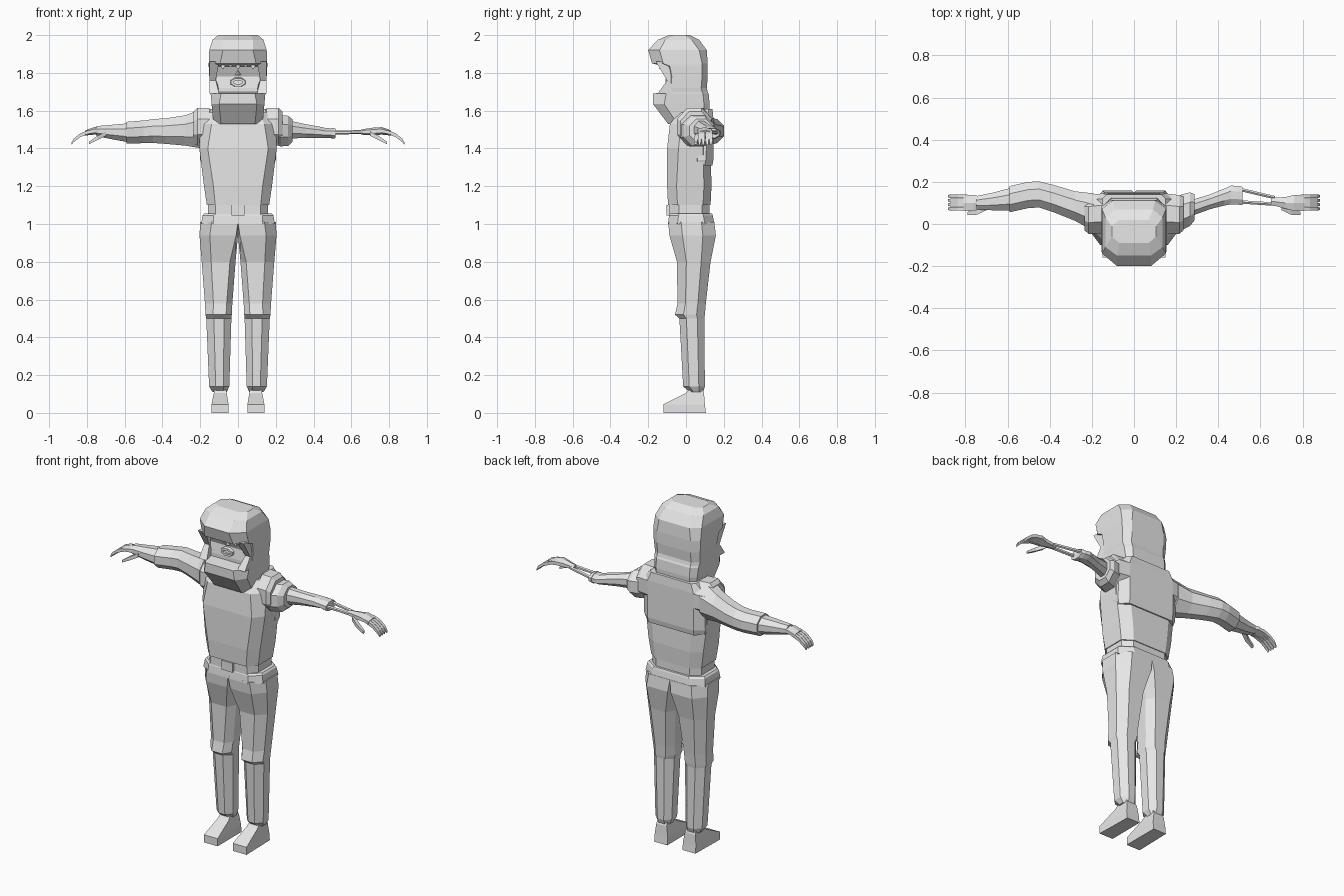
import bpy, bmesh, math

grey = bpy.data.materials.new("plain_grey")
grey.diffuse_color = (0.8, 0.8, 0.8, 1)


def finish(name, bm):
    bmesh.ops.recalc_face_normals(bm, faces=bm.faces)
    me = bpy.data.meshes.new(name)
    bm.to_mesh(me)
    bm.free()
    me.materials.append(grey)
    ob = bpy.data.objects.new(name, me)
    bpy.context.collection.objects.link(ob)
    return ob


def loft(name, rings, caps=True):
    """Skin a list of equal-length point rings."""
    bm = bmesh.new()
    vs = [[bm.verts.new(p) for p in r] for r in rings]
    n = len(vs[0])
    for a, b in zip(vs, vs[1:]):
        for i in range(n):
            j = (i + 1) % n
            bm.faces.new((a[i], a[j], b[j], b[i]))
    if caps:
        bm.faces.new(vs[0])
        bm.faces.new(vs[-1])
    return finish(name, bm)


def body_ring(z, hx, yf, yb, ff, fb, cf, cb):
    """Symmetric octagon: half width, front/back y, flat half widths, chamfer depths."""
    right = [(ff, yf, z), (hx, yf + cf, z), (hx, yb - cb, z), (fb, yb, z)]
    return right + [(-x, y, z) for x, y, z in reversed(right)]


def leg_ring(s, z, xi, xo, yf, yb, co, ci):
    cy = (yb - yf) * 0.28
    pts = [(xi + ci, yf), (xo - co, yf), (xo, yf + cy), (xo, yb - cy),
           (xo - co, yb), (xi + ci, yb), (xi, yb - cy), (xi, yf + cy)]
    return [(s * x, y, z) for x, y in pts]


def limb(name, s, rings, n=8):
    """Limb along x; rings are x, y, z, half depth, half height."""
    out = []
    for x, y, z, hy, hz in rings:
        k = 1 / math.cos(math.pi / n)
        out.append([(s * x, y + k * hy * math.cos((i + .5) * 2 * math.pi / n),
                     z + k * hz * math.sin((i + .5) * 2 * math.pi / n)) for i in range(n)])
    return loft(name, out)


def box(name, x, y, z):
    return loft(name, [[(x[0], y[0], h), (x[1], y[0], h), (x[1], y[1], h), (x[0], y[1], h)] for h in z])


# Hood with a recessed face opening, widening into the collar
loft("hood", [body_ring(*r) for r in [
    (1.53, .13, -.095, .12, .09, .10, .05, .03),
    (1.635, .14, -.175, .125, .10, .11, .06, .03),
    (1.69, .145, -.175, .12, .09, .11, .07, .03),
    (1.70, .145, -.10, .115, .11, .11, .02, .03),
    (1.72, .148, -.10, .11, .11, .11, .02, .03),
    (1.78, .152, -.09, .115, .12, .11, .015, .03),
    (1.835, .155, -.115, .115, .115, .11, .03, .03),
    (1.85, .155, -.18, .115, .095, .11, .06, .03),
    (1.92, .152, -.20, .11, .08, .10, .06, .04),
    (1.975, .135, -.15, .07, .08, .09, .04, .04),
    (2.0, .105, -.09, .02, .07, .07, .03, .03)]])

# Cheek flaps, brow fringe, nose and mouth inside the opening
for s in (-1, 1):
    loft("cheek_flap", [[(s * .145, -.07, z), (s * .15, y, z), (s * w, y, z), (s * .11, -.07, z)]
                        for z, y, w in [(1.69, -.15, .10), (1.76, -.10, .118), (1.86, -.16, .10)]])
for i in range(5):
    x = -.08 + i * .04
    loft("fringe", [[(x - w, -.14, z), (x + w, -.14, z), (x + w, -.10, z), (x - w, -.10, z)]
                    for z, w in ((1.86, .02), (1.82 + .012 * (i % 2), .004))])
loft("nose", [[(-w, -.09, z), (0, y, z), (w, -.09, z)]
              for z, w, y in ((1.79, .02, -.112), (1.84, .008, -.10))])
mouth = []
for hx, hz, y in ((.044, .027, -.09), (.040, .023, -.108), (.026, .010, -.108), (.026, .010, -.09)):
    mouth.append([(hx * math.cos((i + .5) * math.pi / 4), y,
                   1.75 + hz * math.sin((i + .5) * math.pi / 4)) for i in range(8)])
loft("mouth", mouth, False)

# Shirt with an overhanging back yoke
loft("shirt", [body_ring(*r) for r in [
    (1.10, .165, -.095, .13, .12, .11, .05, .04),
    (1.20, .18, -.10, .135, .13, .12, .05, .04),
    (1.40, .205, -.10, .13, .16, .14, .06, .04),
    (1.53, .20, -.085, .13, .14, .13, .06, .03),
    (1.59, .16, -.04, .13, .11, .12, .03, .02)]])
loft("back_yoke", [body_ring(*r) for r in [
    (1.31, .19, .04, .14, .17, .15, .02, .04),
    (1.34, .20, .04, .145, .17, .15, .02, .04),
    (1.56, .20, .03, .145, .17, .15, .02, .03),
    (1.61, .15, .03, .14, .14, .13, .02, .02)]])

# Belt and buckle
loft("belt", [body_ring(z, .16, -.088, .125, .12, .11, .05, .04) for z in (1.03, 1.11)])
box("buckle", (-.035, .035), (-.103, -.08), (1.045, 1.10))

# Trousers: hips and legs, with a step at the knee, then shoes
loft("waistband", [body_ring(*r) for r in [
    (1.0, .195, -.095, .15, .13, .12, .05, .05),
    (1.045, .188, -.09, .142, .13, .12, .05, .05),
    (1.055, .18, -.085, .138, .12, .11, .05, .05)]])
for s in (-1, 1):
    loft("trouser_leg", [leg_ring(s, *r) for r in [
        (.11, .06, .135, .02, .09, .02, .015),
        (.14, .046, .153, -.015, .10, .035, .03),
        (.50, .035, .168, -.035, .097, .04, .04),
        (.52, .033, .172, -.058, .10, .04, .03),
        (.58, .030, .175, -.045, .105, .045, .03),
        (.80, .013, .192, -.048, .13, .05, .03),
        (.94, .0, .204, -.088, .158, .055, .01),
        (1.01, .0, .20, -.094, .15, .06, .0)]])
    loft("shoe", [[(s * xi, yf, zf), (s * xo, yf, zf), (s * xo2, yb, zb), (s * xi2, yb, zb)]
                  for xi, xo, xi2, xo2, yf, yb, zf, zb in [
        (.05, .14, .05, .135, -.12, .105, 0, 0),
        (.05, .14, .05, .135, -.12, .10, .045, .045),
        (.06, .128, .06, .128, .0, .095, .105, .105),
        (.065, .125, .065, .125, .02, .085, .13, .13)]])


# Shoulder sockets and curled hands on both sides
def hand(s):
    limb("palm", s, [(.65, .108, 1.487, .016, .012), (.72, .10, 1.49, .028, .018),
                     (.76, .10, 1.493, .038, .017), (.81, .10, 1.482, .038, .012)], 6)
    for i in range(4):
        y = .072 + i * .02
        limb("finger", s, [(.79, y, 1.487, .009, .010), (.835, y, 1.470, .009, .010),
                           (.87, y, 1.442, .009, .009), (.882, y, 1.424, .006, .006)], 4)
    limb("thumb", s, [(.70, .08, 1.478, .014, .012), (.745, .056, 1.455, .012, .011),
                      (.79, .05, 1.428, .008, .007)], 4)


for s in (-1, 1):
    limb("shoulder_socket", s, [(.15, .05, 1.515, .095, .10), (.215, .045, 1.515, .092, .10),
                                (.235, .05, 1.51, .08, .085)])
    hand(s)

# Full sleeved arm
limb("sleeve", -1, [(.19, .055, 1.505, .09, .105), (.28, .085, 1.495, .07, .08),
                    (.38, .12, 1.492, .065, .068), (.45, .14, 1.492, .062, .063),
                    (.50, .138, 1.488, .062, .060), (.59, .118, 1.483, .062, .058)])
limb("forearm", -1, [(.58, .118, 1.483, .054, .050), (.67, .107, 1.487, .042, .038),
                     (.75, .10, 1.492, .032, .026)])

# Thin mechanical arm: shoulder ring, upper arm, elbow cuff, twin rods
limb("shoulder_ring", 1, [(.20, .05, 1.495, .075, .075), (.225, .055, 1.493, .085, .082),
                          (.265, .07, 1.493, .08, .08), (.288, .08, 1.495, .062, .06)])
limb("upper_arm", 1, [(.27, .075, 1.50, .038, .048), (.36, .105, 1.492, .035, .036),
                      (.43, .128, 1.486, .040, .030), (.46, .138, 1.482, .045, .027),
                      (.505, .136, 1.48, .042, .025)])
limb("elbow_cuff", 1, [(.495, .136, 1.48, .046, .029), (.515, .133, 1.48, .043, .026)])
for y0, y1 in ((.165, .125), (.105, .094)):
    limb("forearm_rod", 1, [(.50, y0, 1.484, .008, .009), (.67, y1, 1.487, .008, .009)], 6)
